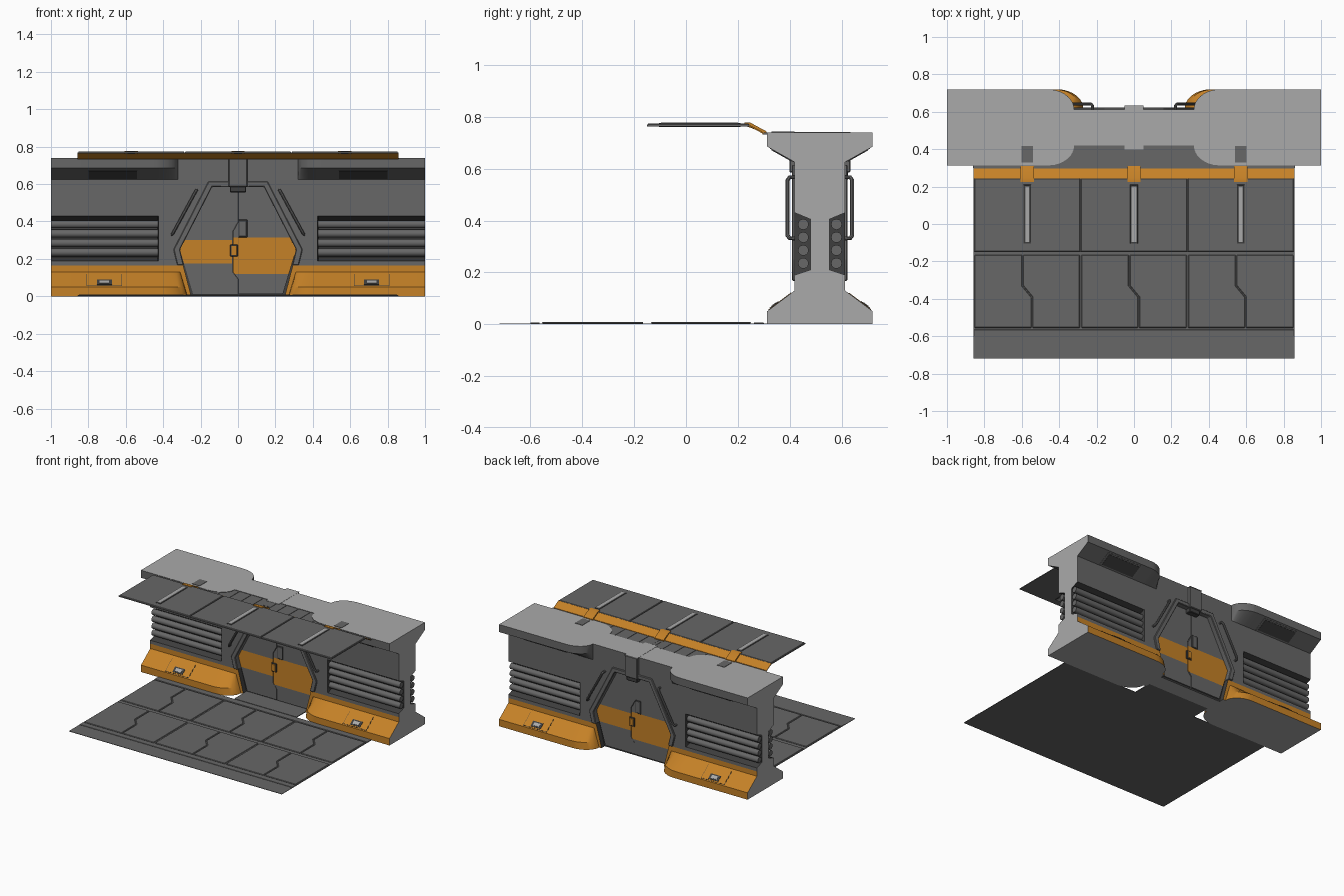
import bpy, bmesh, math

if "Cube" in bpy.data.objects:
    bpy.data.objects.remove(bpy.data.objects["Cube"])

C, NECK, BULGE = 0.5165, 0.097, 0.1065      # wall mid-plane, neck half depth, extra depth of base/cornice


def material(name, rgb):
    m = bpy.data.materials.new(name)
    m.diffuse_color = (*rgb, 1)
    m.use_nodes = True
    m.node_tree.nodes["Principled BSDF"].inputs["Base Color"].default_value = m.diffuse_color
    return m


GREY = material("panel grey", (0.135, 0.135, 0.135))
DARK = material("dark grey", (0.05, 0.05, 0.05))
LIGHT = material("light grey", (0.40, 0.40, 0.40))
ORANGE = material("orange paint", (0.56, 0.22, 0.02))


def new_object(name, bm, *mats):
    bmesh.ops.recalc_face_normals(bm, faces=bm.faces)
    me = bpy.data.meshes.new(name)
    bm.to_mesh(me)
    bm.free()
    ob = bpy.data.objects.new(name, me)
    bpy.context.collection.objects.link(ob)
    for m in mats:
        me.materials.append(m)
    return ob


def extrude(name, pts, a, b, axis, mat, bevel=0):
    """Prism of a 2D polygon running from a to b along the axis."""
    place = {'x': lambda p, t: (t, p[0], p[1]),
             'y': lambda p, t: (p[0], t, p[1]),
             'z': lambda p, t: (p[0], p[1], t)}[axis]
    bm = bmesh.new()
    lo = [bm.verts.new(place(p, a)) for p in pts]
    hi = [bm.verts.new(place(p, b)) for p in pts]
    bm.faces.new(lo)
    bm.faces.new(hi)
    for i in range(len(pts)):
        j = (i + 1) % len(pts)
        bm.faces.new((lo[i], lo[j], hi[j], hi[i]))
    if bevel:
        bmesh.ops.recalc_face_normals(bm, faces=bm.faces)
        bmesh.ops.bevel(bm, geom=bm.edges[:], offset=bevel, segments=1,
                        affect='EDGES', clamp_overlap=True)
    return new_object(name, bm, mat)


def box(name, x0, x1, y0, y1, z0, z1, mat, bevel=0):
    return extrude(name, [(x0, y0), (x1, y0), (x1, y1), (x0, y1)], z0, z1, 'z', mat, bevel)


def add_copy(ob, sx, sy):
    """Add a copy flipped in x and/or about the wall mid-plane."""
    bm = bmesh.new()
    bm.from_mesh(ob.data)
    new = bmesh.ops.duplicate(bm, geom=bm.verts[:] + bm.edges[:] + bm.faces[:])["geom"]
    for v in new:
        if isinstance(v, bmesh.types.BMVert):
            v.co.x *= sx
            v.co.y = C + sy * (v.co.y - C)
    if sx * sy < 0:
        bmesh.ops.reverse_faces(bm, faces=[f for f in new if isinstance(f, bmesh.types.BMFace)])
    bm.to_mesh(ob.data)
    bm.free()


def four(ob):
    add_copy(ob, -1, 1)
    add_copy(ob, 1, -1)


def slope_plate(name, p, q, t0, t1, x0, x1, h, mat):
    """Thin plate lying on the slope from p to q, on all four wall quarters."""
    dy, dz = q[0] - p[0], q[1] - p[1]
    n = math.hypot(dy, dz)
    at = lambda t, o: (p[0] + dy * t - dz / n * o, p[1] + dz * t + dy / n * o)
    four(extrude(name, [at(t0, -.003), at(t1, -.003), at(t1, h), at(t0, h)], x0, x1, 'x', mat))


# --- wall body: side profile lofted along x, base and cornice curving away at the door
rows = [(0, 1, 0), (.05, 1, 0), (.13, 0, 0), (.165, 0, 0), (.19, 0, 0), (.21, 0, 1),
        (.405, 0, 1), (.43, 0, 0), (.625, 0, 0), (.685, 1, 0), (.74, 1, 0)]
half = [.25, .32, .323, .33, .34, .355, .375, .40, .425, .43, .46, 1]
bm = bmesh.new()
loops = []
for x in [-s for s in reversed(half)] + half:
    ax = abs(x)
    u = min(1, max(0, (ax - .32) / .14))
    fade = math.sqrt(1 - (1 - u) ** 2)
    front, back = [], []
    for z, p, notch in rows:
        d = NECK + BULGE * p * fade - (.06 if notch and ax >= .43 else 0)
        lean = .05 * max(0, 1 - z / .165) if .3 < ax < .5 else 0
        px = math.copysign(ax - lean, x)
        front.append(bm.verts.new((px, C - d, z)))
        back.append(bm.verts.new((px, C + d, z)))
    loops.append(front + back[::-1])
for a, b in zip(loops, loops[1:]):
    for i in range(len(a)):
        j = (i + 1) % len(a)
        bm.faces.new((a[i], a[j], b[j], b[i]))
bm.faces.new(loops[0])
bm.faces.new(loops[-1])
wall = new_object("wall_body", bm, GREY, ORANGE, LIGHT, DARK)

# door recess cut on both sides
cutter = extrude("door_cutter", [(-.237, -.05), (-.315, .25), (-.14, .59), (.14, .59), (.315, .25), (.237, -.05)],
                 C - .3, C - .06, 'y', DARK)
add_copy(cutter, 1, -1)
cutter.hide_render = True
mod = wall.modifiers.new("door recess", 'BOOLEAN')
mod.object, mod.solver = cutter, 'EXACT'
bpy.context.view_layer.objects.active = wall
bpy.ops.object.modifier_apply(modifier=mod.name)
bpy.data.objects.remove(cutter)
for f in wall.data.polygons:
    c, n, depth = f.center, f.normal, abs(f.center.y - C)
    if (abs(n.x) > .95 and abs(c.x) > .99) or (n.z > .95 and c.z > .73) or (n.z < -.95 and c.z < .01):
        f.material_index = 2
    elif depth < .094 and (abs(c.x) < .33 or .19 < c.z < .43):
        f.material_index = 3
    elif c.z < .165 and abs(c.x) > .2:
        f.material_index = 1
    else:
        f.material_index = 0

# --- horizontal pipes in the side recesses
for z in (.235, .285, .335, .385):
    ring = [(C - .064 + .021 * math.cos(k * math.pi / 6), z + .021 * math.sin(k * math.pi / 6)) for k in range(12)]
    four(extrude("wall_pipe", ring, .427, .999, 'x', GREY))

# --- cornice windows, base hatches and base lamps
under = ((C - NECK, .625), (C - NECK - BULGE, .685))
skirt = ((C - NECK - BULGE, .05), (C - NECK, .13))
slope_plate("cornice_window_rim", *under, .02, .90, .525, .815, .002, GREY)
slope_plate("cornice_window", *under, .10, .82, .54, .80, .004, DARK)
slope_plate("base_hatch_gap", *skirt, .05, .85, .62, .81, .001, DARK)
slope_plate("base_hatch", *skirt, .07, .87, .623, .807, .0025, ORANGE)
slope_plate("base_lamp_rim", *skirt, .12, .44, .675, .755, .005, DARK)
slope_plate("base_lamp", *skirt, .19, .37, .69, .74, .007, LIGHT)

# --- door frame and sloping grab handles
outer = [(-.325, .167), (-.345, .25), (-.158, .615), (.158, .615), (.345, .25), (.325, .167)]
inner = [(.29, .167), (.31, .25), (.138, .585), (-.138, .585), (-.31, .25), (-.29, .167)]
add_copy(extrude("door_frame", outer + inner, C - NECK - .01, C - .062, 'y', GREY, .004), 1, -1)

curve = bpy.data.curves.new("grab_handle", 'CURVE')
curve.dimensions = '3D'
curve.bevel_depth, curve.bevel_resolution, curve.use_fill_caps = .008, 2, True
spline = curve.splines.new('POLY')
path = [(.222, .43, .567), (.222, .40, .567), (.229, .392, .556), (.345, .392, .342), (.352, .40, .331), (.352, .43, .331)]
spline.points.add(len(path) - 1)
for pt, co in zip(spline.points, path):
    pt.co = (*co, 1)
temp = bpy.data.objects.new("handle_curve", curve)
bpy.context.collection.objects.link(temp)
bpy.context.view_layer.update()
mesh = bpy.data.meshes.new_from_object(temp.evaluated_get(bpy.context.evaluated_depsgraph_get()))
bpy.data.objects.remove(temp)
handle = bpy.data.objects.new("grab_handles", mesh)
bpy.context.collection.objects.link(handle)
mesh.materials.clear()
mesh.materials.append(GREY)
four(handle)

# --- door leaves with jagged seam and painted stripe
seam = [(0, .585), (0, .40), (-.03, .345), (-.03, .13), (0, .09), (0, .012)]


def door_leaf(name, side, y, z0, z1):
    rim = [(side * .24, .012), (side * .311, .25), (side * .138, .585)]
    ob = extrude(name, rim + [(x + side * .0025, z) for x, z in seam], y, C - .055, 'y', GREY)
    ob.data.materials.append(ORANGE)
    bm = bmesh.new()
    bm.from_mesh(ob.data)
    for z in (z0, z1):
        bmesh.ops.bisect_plane(bm, geom=bm.verts[:] + bm.edges[:] + bm.faces[:],
                               plane_co=(0, 0, z), plane_no=(0, 0, 1))
    for f in bm.faces:
        f.material_index = int(z0 < f.calc_center_median().z < z1)
    bm.to_mesh(ob.data)
    bm.free()
    add_copy(ob, -1, -1)


door_leaf("door_leaf_left", -1, C - .068, .175, .30)
door_leaf("door_leaf_right", 1, C - .071, .12, .315)
for ob in (box("door_grip_rim", 0.002, .05, C - .073, C - .06, .315, .41, DARK, .002),
           box("door_grip", .007, .045, C - .075, C - .06, .32, .405, GREY, .002),
           box("door_lock_rim", -.042, 0, C - .077, C - .06, .213, .277, DARK, .003),
           box("door_lock", -.036, -.006, C - .081, C - .06, .22, .27, ORANGE, .002)):
    add_copy(ob, -1, -1)

# --- keystone above the door
box("keystone", -.05, .05, C - .118, C + .118, .585, .739, GREY, .004)
box("keystone_cap", -.05, .05, C - .118, C + .118, .7385, .741, LIGHT)
box("keystone_foot", -.043, .043, C - .108, C + .108, .555, .59, DARK, .004)

# --- floor: base sheet, raised edge strips, tiles in pairs with a stepped seam
box("floor_sheet", -.857, .857, -.72, .315, 0, .003, GREY)
box("door_threshold", -.25, .25, .315, C - .06, 0, .006, GREY)
for y0, y1 in ((-.60, -.565), (.262, .30)):
    box("floor_edge_strip", -.857, .857, y0, y1, .002, .006, GREY, .0015)
for xc in (-.571, 0, .571):
    for y0, y1 in ((-.555, -.165), (-.135, .25)):
        ym = (y0 + y1) / 2
        for s in (-1, 1):
            g, o = s * .003, xc + s * .281
            pts = [(o, y0), (xc + .025 + g, y0), (xc + .025 + g, ym - .03),
                   (xc - .025 + g, ym + .03), (xc - .025 + g, y1), (o, y1)]
            extrude("floor_tile", pts, .002, .009, 'z', GREY, .003)

# --- ceiling: three panels with lamps, sloped orange strip and ribbed rear edge
box("ceiling_sheet", -.857, .857, -.15, .245, .763, .768, GREY)
extrude("ceiling_orange_strip", [(.243, .770), (.298, .740), (.298, .734), (.243, .764)], -.857, .857, 'x', ORANGE)
box("ceiling_rear_sheet", -.857, .857, .296, .42, .732, .737, GREY)
for xc in (-.571, 0, .571):
    box("ceiling_panel", xc - .283, xc + .283, -.148, .243, .765, .774, GREY, .003)
    box("ceiling_lamp_rim", xc - .021, xc + .021, -.105, .21, .761, .7755, DARK, .001)
    box("ceiling_lamp", xc - .014, xc + .014, -.097, .202, .760, .7775, LIGHT, .001)
    extrude("ceiling_orange_clip", [(.225, .778), (.247, .778), (.310, .744), (.310, .736), (.225, .766)],
            xc - .036, xc + .036, 'x', ORANGE)
    box("ceiling_bracket", xc - .03, xc + .03, .33, .418, .733, .7425 if xc else .739, GREY)
for k in range(-9, 10):
    box("ceiling_rib", k * .095 - .006, k * .095 + .006, .30, .418, .735, .7395, GREY)

# smooth shading on the rounded parts, sharp edges kept
bpy.ops.object.select_all(action='DESELECT')
for ob in bpy.context.scene.objects:
    ob.select_set(True)
bpy.context.view_layer.objects.active = wall
bpy.ops.object.shade_smooth_by_angle(angle=math.radians(32))
